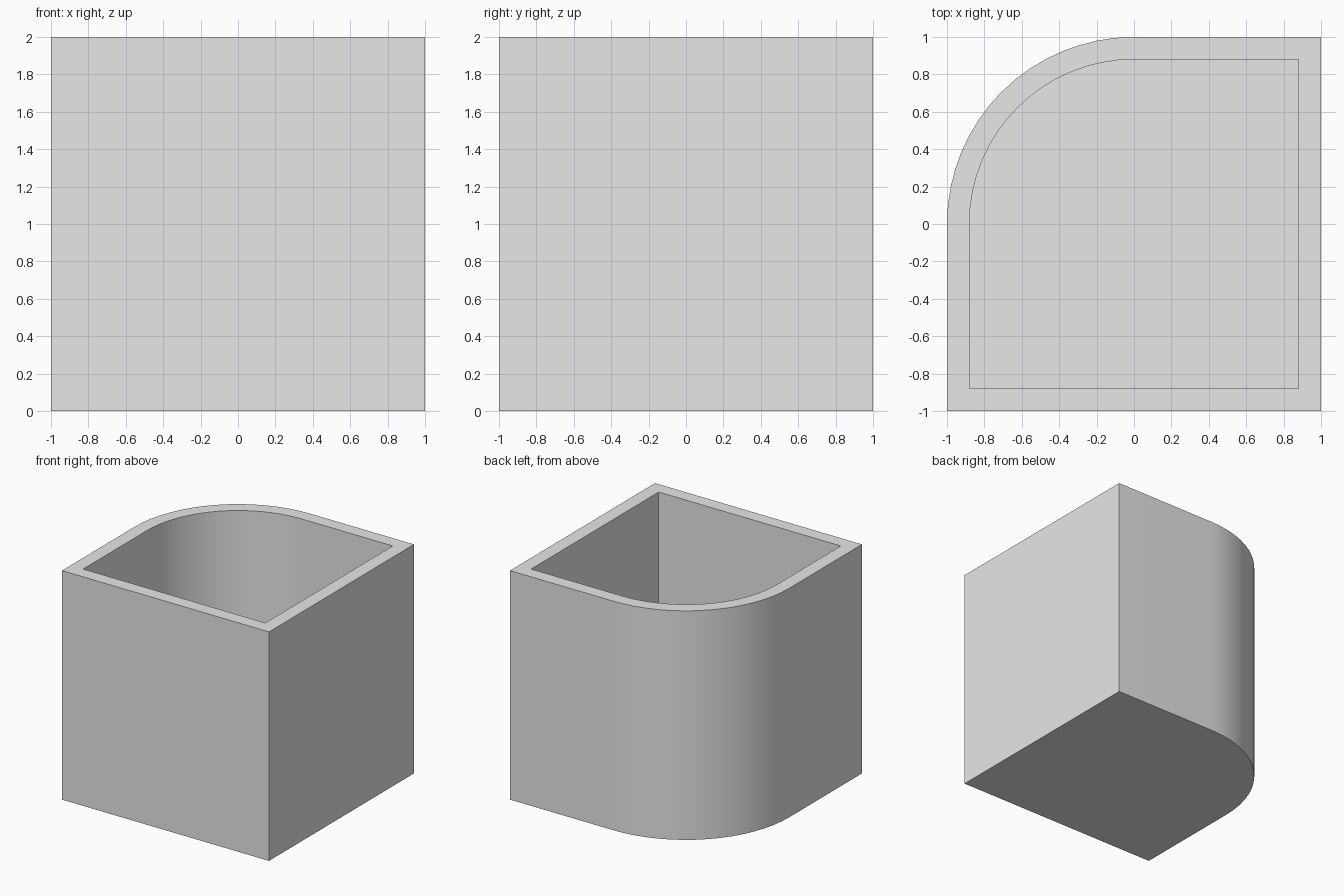
import bpy, bmesh, math

default = bpy.data.objects.get("Cube")
if default:
    bpy.data.objects.remove(default)

WALL = 0.12
HEIGHT = 2.0
SEGMENTS = 16

grey = bpy.data.materials.new("light grey")
grey.use_nodes = True
colour = (0.8, 0.8, 0.8, 1)
grey.diffuse_color = colour
grey.node_tree.nodes["Principled BSDF"].inputs["Base Color"].default_value = colour


def outline(half):
    """Square plan with its back right corner rounded to a quarter circle."""
    arc = [math.pi / 2 * (1 + i / SEGMENTS) for i in range(SEGMENTS + 1)]
    points = [(half * math.cos(a), half * math.sin(a)) for a in arc]
    return points + [(-half, -half), (half, -half), (half, half)]


bm = bmesh.new()


def ring(half, z):
    return [bm.verts.new((x, y, z)) for x, y in outline(half)]


def bridge(a, b):
    for i in range(len(a)):
        j = (i + 1) % len(a)
        bm.faces.new((a[i], a[j], b[j], b[i]))


# Underside, outer wall, rim, inner wall and floor
rings = [ring(1, 0), ring(1, HEIGHT), ring(1 - WALL, HEIGHT), ring(1 - WALL, WALL)]
for lower, upper in zip(rings, rings[1:]):
    bridge(lower, upper)
bm.faces.new(rings[0])
bm.faces.new(rings[-1])
bmesh.ops.recalc_face_normals(bm, faces=bm.faces)

mesh = bpy.data.meshes.new("open_box")
bm.to_mesh(mesh)
bm.free()
mesh.materials.append(grey)
box = bpy.data.objects.new("open_box", mesh)
bpy.context.collection.objects.link(box)

# Smooth the rounded corner, keep the other edges sharp
bpy.context.view_layer.objects.active = box
box.select_set(True)
bpy.ops.object.shade_smooth_by_angle(angle=math.radians(30))
